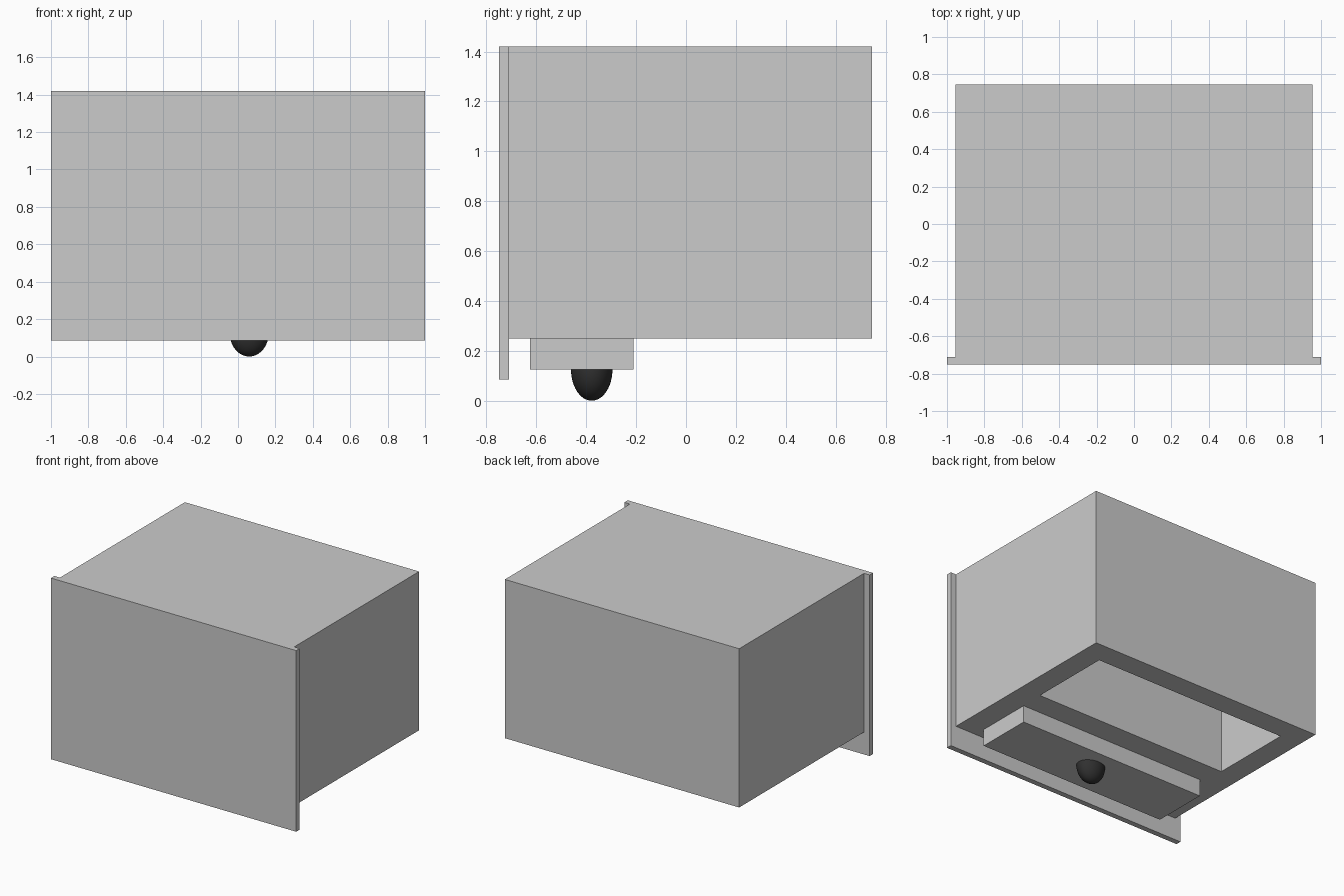
import bpy

if "Cube" in bpy.data.objects:
    bpy.data.objects.remove(bpy.data.objects["Cube"])


def box(name, x, y, z):
    """Axis-aligned box from (min, max) ranges."""
    bpy.ops.mesh.primitive_cube_add(size=1)
    ob = bpy.context.object
    ob.name = name
    ob.location = [(r[0] + r[1]) / 2 for r in (x, y, z)]
    ob.scale = [r[1] - r[0] for r in (x, y, z)]
    bpy.ops.object.transform_apply(location=True, rotation=False, scale=True)
    return ob


# Main housing with a deep rectangular pocket open at the bottom
housing = box("housing", (-0.955, 0.955), (-0.71, 0.745), (0.25, 1.42))
cutter = box("pocket_cutter", (-0.79, 0.79), (-0.035, 0.58), (0.15, 1.2))
cutter.hide_render = True
cutter.display_type = 'WIRE'
pocket = housing.modifiers.new("pocket", 'BOOLEAN')
pocket.operation = 'DIFFERENCE'
pocket.solver = 'EXACT'
pocket.object = cutter

# Front panel, wider than the housing and hanging below it
box("front_panel", (-1, 1), (-0.75, -0.71), (0.085, 1.42))

# Block under the housing, behind the panel
box("lower_block", (-0.75, 0.785), (-0.625, -0.21), (0.125, 0.25))

# Dark rounded knob set into the block
bpy.ops.mesh.primitive_uv_sphere_add(segments=48, ring_count=24, radius=1,
                                     location=(0.06, -0.378, 0.125))
knob = bpy.context.object
knob.name = "knob"
knob.scale = (0.104, 0.083, 0.125)
bpy.ops.object.transform_apply(location=False, rotation=False, scale=True)
bpy.ops.object.shade_smooth()
dark = bpy.data.materials.new("dark_plastic")
dark.diffuse_color = (0.03, 0.03, 0.03, 1)
dark.use_nodes = True
dark.node_tree.nodes["Principled BSDF"].inputs["Base Color"].default_value = dark.diffuse_color
knob.data.materials.append(dark)
